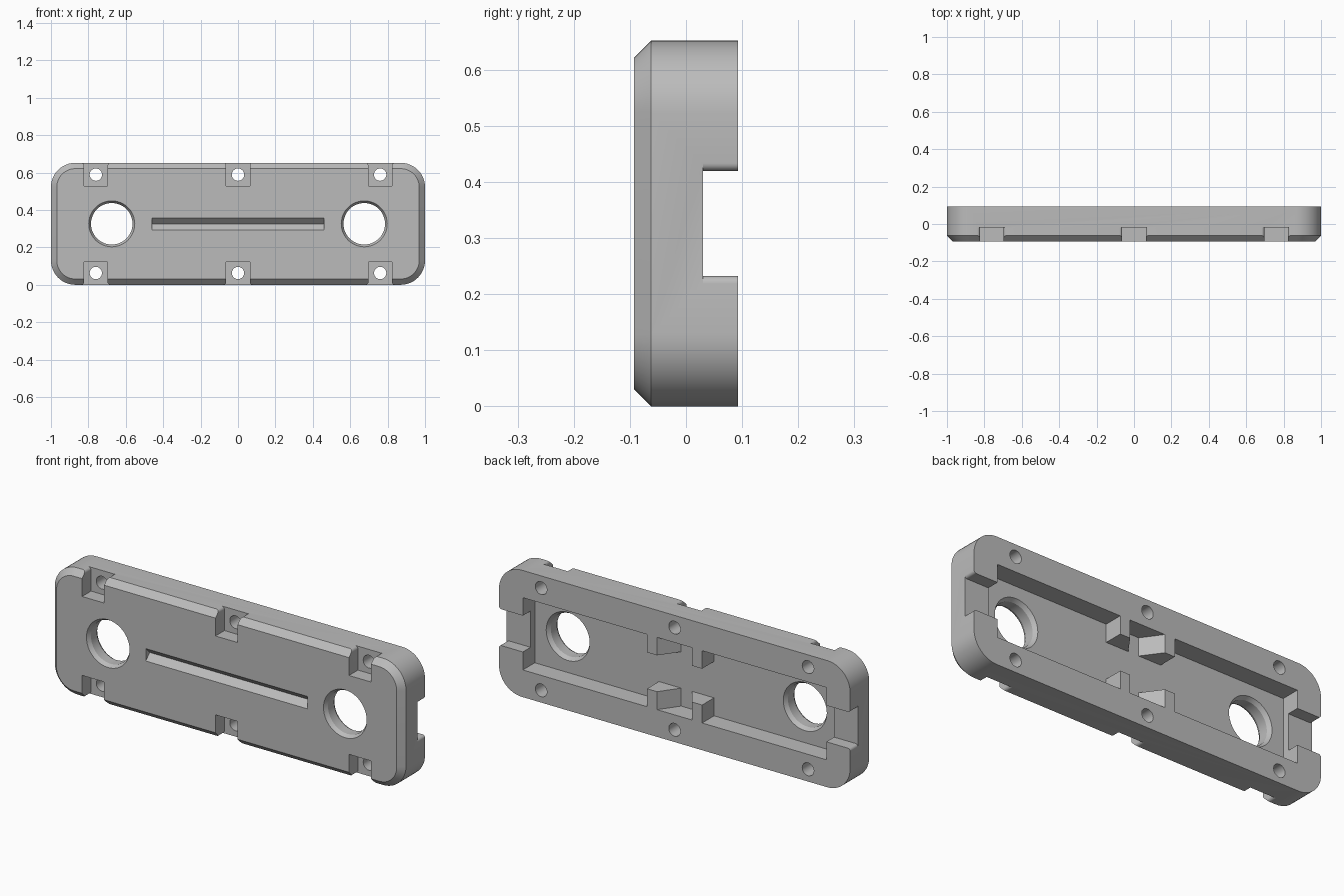
import bpy, bmesh, math

cube = bpy.data.objects.get("Cube")
if cube:
    bpy.data.objects.remove(cube, do_unlink=True)

MID = 0.326       # centre height
BACK = 0.093      # back plane, front plane is -BACK
FLOOR = -0.004    # pocket floor

grey = bpy.data.materials.new("plain_grey")
grey.use_nodes = True
GREY = (0.5, 0.5, 0.5, 1)
grey.diffuse_color = GREY
grey.node_tree.nodes["Principled BSDF"].inputs["Base Color"].default_value = GREY


def loft(name, rings):
    """Closed solid through matching rings of points."""
    bm = bmesh.new()
    loops = [[bm.verts.new(p) for p in ring] for ring in rings]
    n = len(loops[0])
    for lo, hi in zip(loops, loops[1:]):
        for i in range(n):
            j = (i + 1) % n
            bm.faces.new((lo[i], lo[j], hi[j], hi[i]))
    bm.faces.new(loops[0])
    bm.faces.new(loops[-1])
    bmesh.ops.recalc_face_normals(bm, faces=bm.faces)
    mesh = bpy.data.meshes.new(name)
    bm.to_mesh(mesh)
    bm.free()
    mesh.materials.append(grey)
    obj = bpy.data.objects.new(name, mesh)
    bpy.context.collection.objects.link(obj)
    return obj


def place(axis, u, v, t):
    return {"x": (t, u, v), "y": (u, t, v), "z": (u, v, t)}[axis]


def prism(name, pts, axis, a, b):
    return loft(name, [[place(axis, u, v, t) for u, v in pts] for t in (a, b)])


def rect(u0, u1, v0, v1):
    return [(u0, v0), (u1, v0), (u1, v1), (u0, v1)]


def turned(name, x, z, profile, n=48):
    """Round cutter along y from (radius, y) pairs."""
    turns = [math.tau * i / n for i in range(n)]
    return loft(name, [[(x + r * math.cos(t), y, z + r * math.sin(t)) for t in turns]
                       for r, y in profile])


def flared(w, u0, u1, f):
    """Notch outline, half width w, with rounded lips at its open end u1."""
    lip = [(w + f - f * math.cos(t), u1 - f + f * math.sin(t))
           for t in (math.pi / 2 * i / 6 for i in range(7))]
    side = [(w, u0)] + lip + [(w + f, u1 + 0.05)]
    return side + [(-a, b) for a, b in reversed(side)]


def rounded_ring(y, inset, r=0.13, n=12):
    ring = []
    for k, (sx, sz) in enumerate([(1, 1), (-1, 1), (-1, -1), (1, -1)]):
        for i in range(n + 1):
            t = math.pi / 2 * (k + i / n)
            ring.append((sx * (1 - r) + (r - inset) * math.cos(t), y,
                         MID + sz * (MID - r) + (r - inset) * math.sin(t)))
    return ring


# Rounded plate with a chamfered front edge
body = loft("mounting_plate", [rounded_ring(-BACK, 0.031),
                               rounded_ring(-BACK + 0.031, 0), rounded_ring(BACK, 0)])
cutters = []

# Back pocket: middle band, plus a tapered channel that leaves four wedge tabs
cutters.append(prism("pocket_band", rect(-0.864, 0.864, MID - 0.0935, MID + 0.0935),
                     "y", FLOOR, 0.2))
slope = 0.07 / (BACK - FLOOR)
top_half = 0.1 + slope * 0.05
channel = [(-0.03, FLOOR), (0.03, FLOOR), (top_half, BACK + 0.05), (-top_half, BACK + 0.05)]
cutters.append(prism("tab_channel", channel, "z", MID - 0.186, MID + 0.186))

for s in (-1, 1):
    x0, x1 = sorted((s * 0.157, s * 0.864))
    cutters.append(prism("pocket_side", rect(x0, x1, MID - 0.186, MID + 0.186),
                         "y", FLOOR, 0.2))
    # End notches with rounded lips
    notch = [(s * u, MID + w) for w, u in flared(0.0935, 0.85, 1, 0.014)]
    cutters.append(prism("end_notch", notch, "y", 0.03, 0.2))
    # Large openings, countersunk on both faces
    cutters.append(turned("large_opening", s * 0.675, MID,
                          [(0.123, -0.12), (0.123, -BACK), (0.111, -BACK + 0.02),
                           (0.111, FLOOR - 0.02), (0.124, FLOOR), (0.124, 0.05)]))
    # Screw notches and screw holes along the long edges
    for x in (-0.76, 0, 0.76):
        notch = [(x + w, MID + s * u) for w, u in flared(0.063, 0.203, MID, 0.015)]
        cutters.append(prism("screw_notch", notch, "y", -0.2, -0.02))
        cutters.append(turned("screw_hole", x, MID + s * 0.263,
                              [(0.033, -0.05), (0.033, 0.2)], 32))

# V groove across the front
groove = [(-BACK - 0.02, MID - 0.052), (-BACK - 0.02, MID + 0.052), (-BACK + 0.032, MID)]
cutters.append(prism("front_groove", groove, "x", -0.46, 0.46))

# Cut everything out, then drop the cutters
bpy.context.view_layer.objects.active = body
for cutter in cutters:
    cutter.hide_render = True
    mod = body.modifiers.new("cut", "BOOLEAN")
    mod.operation = "DIFFERENCE"
    mod.solver = "EXACT"
    mod.object = cutter
    bpy.ops.object.modifier_apply(modifier=mod.name)
    bpy.data.objects.remove(cutter, do_unlink=True)

bpy.ops.object.select_all(action="DESELECT")
body.select_set(True)
bpy.ops.object.shade_smooth_by_angle(angle=math.radians(30))
